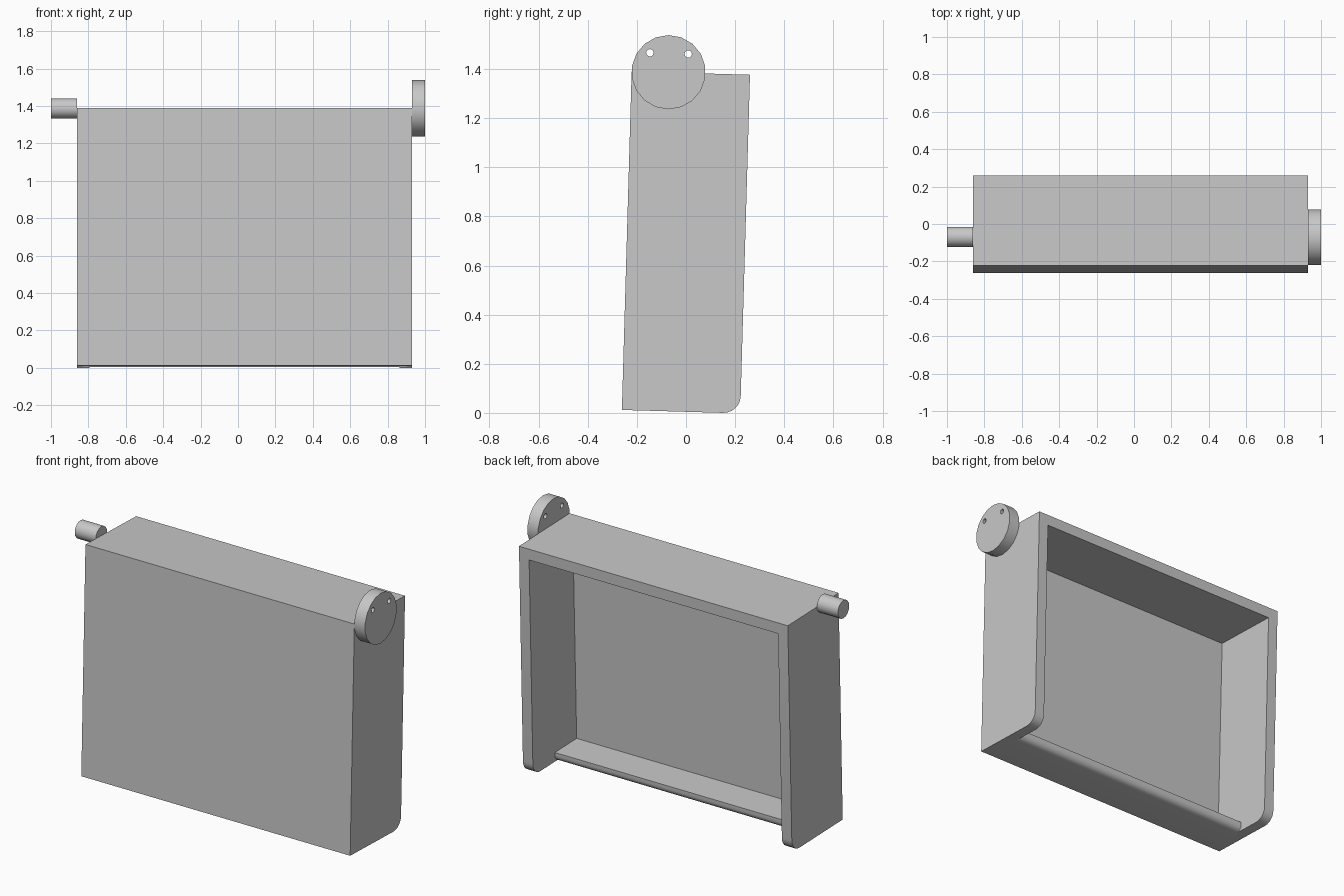
import bpy, bmesh
from math import sin, cos, radians
from mathutils import Matrix

if "Cube" in bpy.data.objects:
    bpy.data.objects.remove(bpy.data.objects["Cube"])

grey = bpy.data.materials.new("plain_grey")
grey.use_nodes = True
grey.diffuse_color = (0.578, 0.578, 0.578, 1)
grey.node_tree.nodes["Principled BSDF"].inputs["Base Color"].default_value = grey.diffuse_color


def extrude_x(name, profile, x0, x1):
    """Solid made by sweeping a (y, z) profile from x0 to x1."""
    bm = bmesh.new()
    face = bm.faces.new([bm.verts.new((x0, y, z)) for y, z in profile])
    ext = bmesh.ops.extrude_face_region(bm, geom=[face])
    moved = [v for v in ext["geom"] if isinstance(v, bmesh.types.BMVert)]
    bmesh.ops.translate(bm, verts=moved, vec=(x1 - x0, 0, 0))
    bmesh.ops.recalc_face_normals(bm, faces=bm.faces)
    mesh = bpy.data.meshes.new(name)
    bm.to_mesh(mesh)
    bm.free()
    mesh.materials.append(grey)
    obj = bpy.data.objects.new(name, mesh)
    bpy.context.collection.objects.link(obj)
    return obj


def arc(cy, cz, r, start, end, steps):
    angles = [radians(start + (end - start) * i / steps) for i in range(steps + 1)]
    return [(cy + r * cos(a), cz + r * sin(a)) for a in angles]


def circle(cy, cz, r, sides):
    return arc(cy, cz, r, 90, 450, sides)[:-1]


def select(obj):
    bpy.ops.object.select_all(action="DESELECT")
    obj.select_set(True)
    bpy.context.view_layer.objects.active = obj


def cut(obj, cutter):
    select(obj)
    mod = obj.modifiers.new("cut", "BOOLEAN")
    mod.operation = "DIFFERENCE"
    mod.solver = "EXACT"
    mod.object = cutter
    bpy.ops.object.modifier_apply(modifier=mod.name)
    bpy.data.objects.remove(cutter)


LEFT, RIGHT = 0.929, -0.86
DEPTH, HEIGHT, WALL = 0.482, 1.379, 0.066
SHELF, SHELF_T, LIP = 0.273, 0.055, 0.037

# Case: block with a rounded lower back edge
case = extrude_x("case", [(0, 0)] + arc(DEPTH - 0.07, 0.07, 0.07, -90, 0, 6)
                 + [(DEPTH, HEIGHT), (0, HEIGHT)], RIGHT, LEFT)

# Cavity open to the back, leaving a short bottom shelf with a rounded lip
cavity = [(WALL, SHELF_T), (SHELF, SHELF_T)]
cavity += arc(SHELF - LIP, LIP, LIP, 0, -90, 6)
cavity += [(SHELF - LIP, -0.1), (0.6, -0.1), (0.6, HEIGHT - WALL), (WALL, HEIGHT - WALL)]
cut(case, extrude_x("cavity_cutter", cavity, RIGHT + WALL, LEFT - WALL))

# Case leans slightly backward at the top
case.data.transform(Matrix.Translation((0, -0.261, 0.012)) @ Matrix.Rotation(radians(-1.65), 4, "X"))

# Pivot disc with two through holes
disc = extrude_x("pivot_disc", circle(-0.071, 1.387, 0.151, 18), LEFT, 1)
for y, z in ((-0.147, 1.466), (0.009, 1.461)):
    cut(disc, extrude_x("hole_cutter", circle(y, z, 0.015, 12), LEFT - 0.1, 1.1))

# Pivot peg on the other end
peg = extrude_x("pivot_peg", circle(-0.069, 1.387, 0.054, 16), -1, RIGHT)

for part in (case, disc, peg):
    select(part)
    bpy.ops.object.shade_smooth_by_angle(angle=radians(35))
